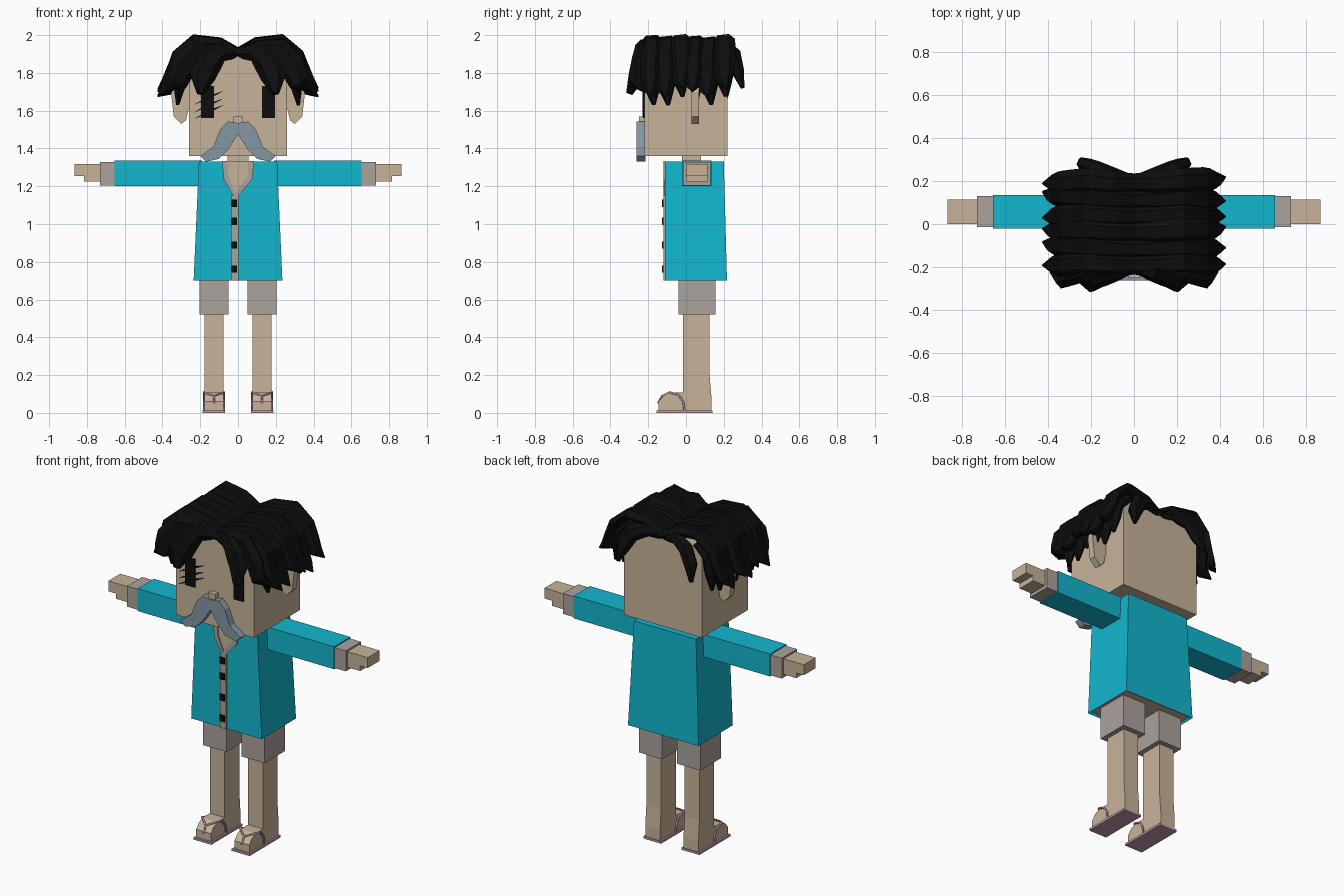
import bpy
import bmesh
import random
from mathutils import Vector

random.seed(4)
start = bpy.data.objects.get("Cube")
if start:
    bpy.data.objects.remove(start)


def material(name, r, g, b):
    mat = bpy.data.materials.new(name)
    mat.use_nodes = True
    mat.diffuse_color = (r, g, b, 1)
    shader = mat.node_tree.nodes["Principled BSDF"]
    shader.inputs["Base Color"].default_value = (r, g, b, 1)
    shader.inputs["Roughness"].default_value = 0.9
    return mat


skin = material("skin", 0.57, 0.45, 0.32)
teal = material("teal cloth", 0.006, 0.47, 0.62)
grey = material("warm grey cloth", 0.41, 0.36, 0.335)
slate = material("slate moustache", 0.235, 0.305, 0.37)
black = material("black hair", 0.004, 0.004, 0.004)
mauve = material("mauve sandal", 0.54, 0.31, 0.42)


def finish(name, bm, *mats):
    bmesh.ops.recalc_face_normals(bm, faces=bm.faces)
    mesh = bpy.data.meshes.new(name)
    bm.to_mesh(mesh)
    bm.free()
    for mat in mats:
        mesh.materials.append(mat)
    obj = bpy.data.objects.new(name, mesh)
    bpy.context.collection.objects.link(obj)
    return obj


def box(name, x, y, z, mat):
    """Box from (low, high) ranges."""
    bm = bmesh.new()
    bmesh.ops.create_cube(bm, size=1)
    for v in bm.verts:
        v.co = [r[0] if c < 0 else r[1] for c, r in zip(v.co, (x, y, z))]
    return finish(name, bm, mat)


def side_box(name, side, x, y, z, mat):
    return box(name, sorted((side * x[0], side * x[1])), y, z, mat)


def prism(name, outline, place, low, high, mat):
    """Extrude a 2D outline; place(a, b, depth) maps it into space."""
    bm = bmesh.new()
    ends = [[bm.verts.new(place(a, b, d)) for a, b in outline] for d in (low, high)]
    for ring in ends:
        bm.faces.new(ring)
    for i in range(len(outline)):
        j = (i + 1) % len(outline)
        bm.faces.new((ends[0][i], ends[0][j], ends[1][j], ends[1][i]))
    return finish(name, bm, mat)


def lock(name, path, widths, across, thick=0.03):
    """Tapered faceted lock of hair lofted along a path."""
    bm = bmesh.new()
    path = [Vector(p) for p in path]
    rings = []
    for i, p in enumerate(path):
        run = (path[min(i + 1, len(path) - 1)] - path[max(i - 1, 0)]).normalized()
        wide = (Vector(across) - run * run.dot(Vector(across))).normalized()
        up = run.cross(wide)
        w = widths[i]
        t = min(thick, w * 0.8)
        section = ((1, 0), (0.5, 1), (-0.5, 1), (-1, 0), (-0.5, -1), (0.5, -1))
        rings.append([bm.verts.new(p + wide * w * a + up * t * b) for a, b in section])
    bm.faces.new(rings[0])
    bm.faces.new(rings[-1])
    for r, s in zip(rings, rings[1:]):
        for k in range(6):
            bm.faces.new((r[k], r[k - 1], s[k - 1], s[k]))
    return finish(name, bm, black)


def front(side):
    return lambda a, b, d: (side * a, d, b)


def sideways(a, b, d):
    return (d, a, b)


# Head and neck
box("head", (-0.26, 0.26), (-0.22, 0.22), (1.36, 1.9), skin)
box("neck", (-0.055, 0.055), (-0.02, 0.08), (1.3, 1.38), skin)
box("nose", (-0.025, 0.025), (-0.25, -0.2), (1.535, 1.568), skin)

# Shirt body, flared to an open hem
bm = bmesh.new()
bmesh.ops.create_cube(bm, size=1)
for v in bm.verts:
    top = v.co.z > 0
    half = 0.207 if top else 0.235
    back = 0.2 if top else 0.217
    v.co = (half if v.co.x > 0 else -half, back if v.co.y > 0 else -0.11, 1.33 if top else 0.7)
hem = min(bm.faces, key=lambda f: f.calc_center_median().z)
bmesh.ops.inset_region(bm, faces=[hem], thickness=0.012)
for v in hem.verts:
    v.co.z += 0.012
hem.material_index = 1
finish("shirt", bm, teal, skin)

# Open neckline, collar edges, placket and buttons
prism("neckline", [(-0.07, 1.332), (0.07, 1.332), (0.06, 1.25), (-0.01, 1.15), (-0.06, 1.25)],
      front(1), -0.114, -0.105, skin)
for side, label in ((1, "left"), (-1, "right")):
    prism(label + "_collar",
          [(side * 0.055, 1.333), (side * 0.085, 1.333), (side * 0.075, 1.235),
           (-0.015, 1.13), (-0.015, 1.165), (side * 0.05, 1.25)],
          front(1), -0.119, -0.11, grey)
box("placket", (-0.036, 0.002), (-0.118, -0.11), (0.7, 1.15), grey)
for z in (1.11, 1.015, 0.888, 0.762):
    box("button", (-0.035, -0.004), (-0.126, -0.117), (z - 0.019, z + 0.019), black)

# Moustache half outline, top centre round to bottom centre
whisker = [(0, 1.535), (0.055, 1.543), (0.095, 1.5), (0.13, 1.41), (0.2, 1.36),
           (0.17, 1.33), (0.1, 1.345), (0.055, 1.39), (0, 1.475)]
ear = [(0.25, 1.8), (0.33, 1.78), (0.355, 1.7), (0.34, 1.57), (0.3, 1.53),
       (0.275, 1.55), (0.25, 1.66)]
foot = [(0.0, 0.01), (-0.145, 0.01), (-0.145, 0.06), (-0.12, 0.09), (-0.085, 0.107), (0.0, 0.107)]
leg = [(-0.015, 0.01), (-0.015, 0.56), (0.125, 0.56), (0.125, 0.2), (0.135, 0.08), (0.135, 0.01)]

for side, label in ((1, "left"), (-1, "right")):
    prism(label + "_moustache", whisker, front(side), -0.262, -0.215, slate)
    prism(label + "_ear", ear, front(side), 0.03, 0.07, skin)
    side_box(label + "_eye", side, (0.128, 0.195), (-0.227, -0.219), (1.56, 1.73), black)

    # Arms and hands
    side_box(label + "_sleeve", side, (0.19, 0.655), (-0.02, 0.135), (1.2, 1.335), teal)
    side_box(label + "_cuff", side, (0.65, 0.73), (-0.015, 0.13), (1.205, 1.328), grey)
    side_box(label + "_fingers", side, (0.72, 0.865), (0, 0.113), (1.255, 1.318), skin)
    side_box(label + "_palm", side, (0.72, 0.815), (0, 0.113), (1.224, 1.318), skin)

    # Shorts, legs and feet
    side_box(label + "_short_leg", side, (0.05, 0.205), (-0.04, 0.155), (0.52, 0.72), grey)
    inner, outer = sorted((side * 0.078, side * 0.177))
    prism(label + "_leg", leg, sideways, inner, outer, skin)
    prism(label + "_foot", foot, sideways, inner, outer, skin)
    side_box(label + "_sole", side, (0.068, 0.187), (-0.157, 0.14), (0, 0.013), mauve)

    # Sandal straps
    middle = side * 0.1275
    for edge in (inner, outer):
        curve = bpy.data.curves.new(label + "_strap", "CURVE")
        curve.dimensions = "3D"
        curve.bevel_depth = 0.006
        curve.bevel_resolution = 0
        x = edge + (0.004 if edge > middle else -0.004)
        route = [(middle, -0.148, 0.05), (middle, -0.125, 0.09), (x, -0.085, 0.11),
                 (x, -0.04, 0.095), (x, -0.015, 0.06), (x, -0.008, 0.01)]
        line = curve.splines.new("POLY")
        line.points.add(len(route) - 1)
        for point, co in zip(line.points, route):
            point.co = (*co, 1)
        curve.materials.append(mauve)
        bpy.context.collection.objects.link(bpy.data.objects.new(label + "_strap", curve))

# Slanted scratches across the right eye
for z in (1.575, 1.61, 1.65):
    prism("eye_scratch", [(-0.235, z - 0.02), (-0.15, z + 0.015), (-0.075, z + 0.055), (-0.15, z + 0.03)],
          front(1), -0.229, -0.22, black)

# Hair: rows of locks swept sideways from a centre parting
rows = 6
for side, label in ((1, "left"), (-1, "right")):
    for i in range(rows):
        y = -0.19 + i * 0.076
        lift = random.uniform(-0.02, 0.008)
        drop = random.uniform(-0.03, 0.03)
        drift = random.uniform(-0.01, 0.02)
        path = [(0, y, 1.9), (0.1, y, 1.952 + lift), (0.23, y + 0.01, 1.968 + lift),
                (0.32, y + drift, 1.89 + lift), (0.35, y + drift, 1.8 + drop),
                (0.38, y + drift, 1.73 + drop), (0.425, y + drift * 2, 1.7 + drop)]
        lock(label + "_side_lock", [(side * a, b, c) for a, b, c in path],
             (0.045, 0.055, 0.06, 0.06, 0.055, 0.04, 0.004), (0, 1, 0.1))
        # Shorter under-lock hanging beside the head
        path = [(0.22, y, 1.92), (0.29, y, 1.85), (0.31, y + 0.01, 1.75 + drop),
                (0.32, y + 0.02, 1.655 + drop)]
        lock(label + "_under_lock", [(side * a, b, c) for a, b, c in path],
             (0.05, 0.055, 0.045, 0.01), (0, 1, 0))

    # Fringe and nape locks curling off the face and back of the head
    fringe = [(0, -0.2, 1.9), (0.09, -0.225, 1.92), (0.155, -0.25, 1.86),
              (0.19, -0.265, 1.78), (0.2, -0.3, 1.69)]
    lock(label + "_fringe", [(side * a, b, c) for a, b, c in fringe],
         (0.025, 0.06, 0.075, 0.07, 0.02), (side, 0, 0.8), 0.035)
    outer_fringe = [(0.1, -0.2, 1.93), (0.22, -0.23, 1.92), (0.29, -0.25, 1.83),
                    (0.32, -0.26, 1.75), (0.39, -0.22, 1.7)]
    lock(label + "_outer_fringe", [(side * a, b, c) for a, b, c in outer_fringe],
         (0.04, 0.065, 0.07, 0.055, 0.005), (side, -0.3, 0.8), 0.035)
    nape = [(0, 0.2, 1.9), (0.09, 0.225, 1.925), (0.18, 0.26, 1.89),
            (0.225, 0.275, 1.81), (0.245, 0.3, 1.72)]
    lock(label + "_nape_lock", [(side * a, b, c) for a, b, c in nape],
         (0.025, 0.04, 0.05, 0.045, 0.012), (side, 0, 0.8), 0.03)
